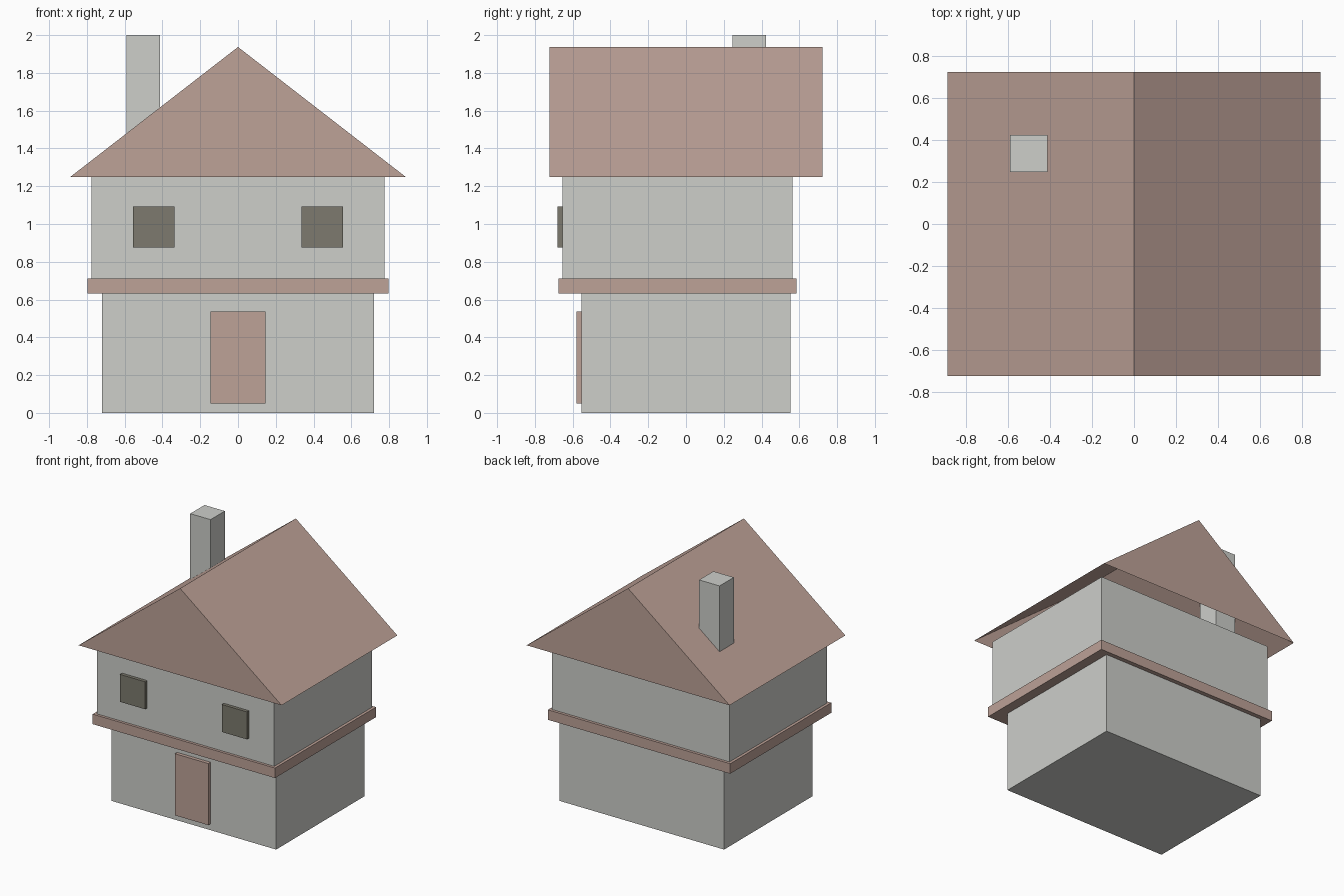
import bpy
import bmesh

default = bpy.data.objects.get("Cube")
if default:
    bpy.data.objects.remove(default, do_unlink=True)


def material(name, rgb):
    mat = bpy.data.materials.new(name)
    mat.use_nodes = True
    colour = (*rgb, 1.0)
    mat.diffuse_color = colour
    mat.node_tree.nodes["Principled BSDF"].inputs["Base Color"].default_value = colour
    return mat


def add_object(name, bm, mat):
    bmesh.ops.recalc_face_normals(bm, faces=bm.faces)
    mesh = bpy.data.meshes.new(name)
    bm.to_mesh(mesh)
    bm.free()
    mesh.materials.append(mat)
    obj = bpy.data.objects.new(name, mesh)
    bpy.context.collection.objects.link(obj)
    return obj


def box(name, xs, ys, zs, mat):
    """Box spanning the given (low, high) range on each axis."""
    bm = bmesh.new()
    bmesh.ops.create_cube(bm, size=1)
    for v in bm.verts:
        for axis, (low, high) in enumerate((xs, ys, zs)):
            v.co[axis] = high if v.co[axis] > 0 else low
    return add_object(name, bm, mat)


def gable_roof(name, half_width, half_depth, eaves, ridge, mat):
    """Two slopes and two gable ends, open underneath."""
    bm = bmesh.new()
    front, back = [
        [bm.verts.new(p) for p in ((-half_width, y, eaves), (half_width, y, eaves), (0, y, ridge))]
        for y in (-half_depth, half_depth)
    ]
    bm.faces.new(front)
    bm.faces.new(back[::-1])
    for a, b in ((1, 2), (2, 0)):
        bm.faces.new((front[a], back[a], back[b], front[b]))
    obj = add_object(name, bm, mat)
    return obj


plaster = material("pale grey plaster", (0.61, 0.62, 0.59))
tile = material("dusty red tile", (0.51, 0.36, 0.31))
shutter = material("dark olive grey", (0.205, 0.195, 0.156))

# Storeys and the ledge between them
box("lower_walls", (-0.72, 0.72), (-0.552, 0.552), (0, 0.64), plaster)
box("floor_ledge", (-0.797, 0.797), (-0.676, 0.586), (0.633, 0.712), tile)
box("upper_walls", (-0.775, 0.775), (-0.655, 0.564), (0.70, 1.25), plaster)

# Roof and chimney
gable_roof("roof", 0.887, 0.723, 1.25, 1.937, tile)
box("chimney", (-0.59, -0.412), (0.246, 0.424), (1.25, 2.0), plaster)

# Door and the pair of windows
box("door", (-0.146, 0.146), (-0.58, -0.54), (0.05, 0.537), tile)
for side, x in (("right", -0.445), ("left", 0.445)):
    box(side + "_window", (x - 0.11, x + 0.11), (-0.681, -0.645), (0.876, 1.093), shutter)
